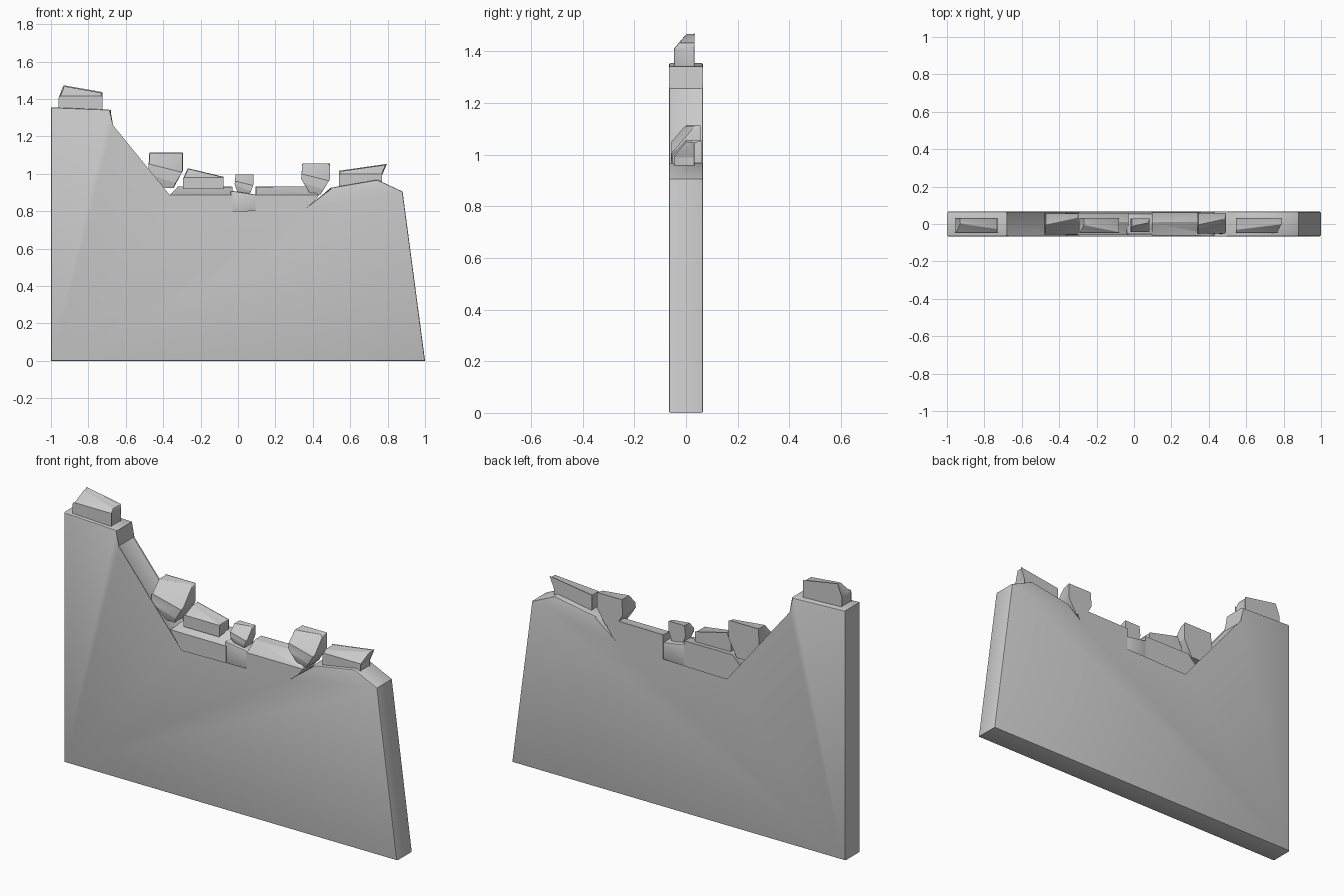
import bpy, bmesh
from mathutils import Vector

if "Cube" in bpy.data.objects:
    bpy.data.objects.remove(bpy.data.objects["Cube"])


def prism(name, profile, depth, bevel=.007, rim_only=False, cuts=(), y=0):
    """Extrude an x-z profile along y, chip it with planes, soften its edges."""
    bm = bmesh.new()
    rims = [[bm.verts.new((px, y + side * depth / 2, pz)) for px, pz in profile]
            for side in (-1, 1)]
    bm.faces.new(rims[0])
    bm.faces.new(rims[1][::-1])
    for i in range(len(profile)):
        bm.faces.new((rims[0][i - 1], rims[0][i], rims[1][i], rims[1][i - 1]))
    for point, normal in cuts:
        bmesh.ops.bisect_plane(bm, geom=bm.verts[:] + bm.edges[:] + bm.faces[:],
                               plane_co=point, plane_no=Vector(normal).normalized(),
                               clear_outer=True)
        bmesh.ops.holes_fill(bm, edges=[e for e in bm.edges if e.is_boundary], sides=0)
    edges = [e for e in bm.edges
             if not rim_only or abs(e.verts[0].co.y - e.verts[1].co.y) < 1e-5]
    bmesh.ops.bevel(bm, geom=edges, offset=bevel, segments=2, profile=.5,
                    affect='EDGES', clamp_overlap=True)
    bmesh.ops.recalc_face_normals(bm, faces=bm.faces[:])
    mesh = bpy.data.meshes.new(name)
    bm.to_mesh(mesh)
    bm.free()
    ob = bpy.data.objects.new(name, mesh)
    bpy.context.collection.objects.link(ob)
    bpy.ops.object.select_all(action='DESELECT')
    bpy.context.view_layer.objects.active = ob
    ob.select_set(True)
    bpy.ops.object.shade_smooth_by_angle(angle=.6)


def stone(name, x0, x1, z0, z1, drop=0, taper=0, depth=.08, y=-.007):
    """Loose stone: top falls to the right by drop, base narrows by taper."""
    h = z1 - z0
    waist = z0 + h * .5
    corner = .025 if drop else .006
    left = [(x0, waist), (x0 + taper, z0)]
    right = [(x1 - taper, z0), (x1, waist)]
    top = [(x1, z1 - drop), (x0 + corner, z1)]
    front = y - depth / 2
    mid = (x0 + x1) / 2
    lean = .15 if taper else 0
    cuts = [((mid, front, z1 - h * .45), (lean, -.7, .6))]      # front top chip
    if taper:                                                  # undercut and right corner
        cuts += [((mid, front + .005, z0 + h * .15), (-.1, -.9, -.3)),
                 ((x1, y, z1 - h * .1), (.7, -.2, .7))]
    prism(name, left + right + top, depth, cuts=cuts, y=y)


# Broken wall slab
prism("wall", [(-1, 0), (1, 0), (.88, .905), (.745, .968), (.495, .925), (.355, .8),
               (-.295, .79), (-.675, 1.257), (-.68, 1.342), (-1, 1.355)],
      .132, rim_only=True)

# Course of bricks laid in the gap, the right one mirrors the left
brick = [(-.295, .79), (-.03, .79), (-.03, .93), (-.32, .932), (-.366, .885)]
chip = ((0, -.06, .885), (0, -.55, .85))
prism("brick_left", brick, .118, cuts=[chip])
prism("brick_right", [(.065 - px, pz) for px, pz in brick], .122, cuts=[chip])
prism("brick_middle", [(-.04, .79), (.1, .795), (.1, .888), (-.04, .91)], .112)

# Loose stones along the broken edge
stone("stone_peak", -.955, -.73, 1.34, 1.468, drop=.035)
stone("stone_slope", -.478, -.296, .925, 1.112, taper=.05, depth=.114, y=0)
stone("stone_flat", -.292, -.08, .92, 1.027, drop=.045)
stone("stone_small", -.018, .083, .89, .997, taper=.02, depth=.074)
stone("stone_leaning", .338, .492, .89, 1.054, taper=.05, depth=.112, y=.004)
stone("stone_right", .765, .545, .93, 1.048, drop=.035)
